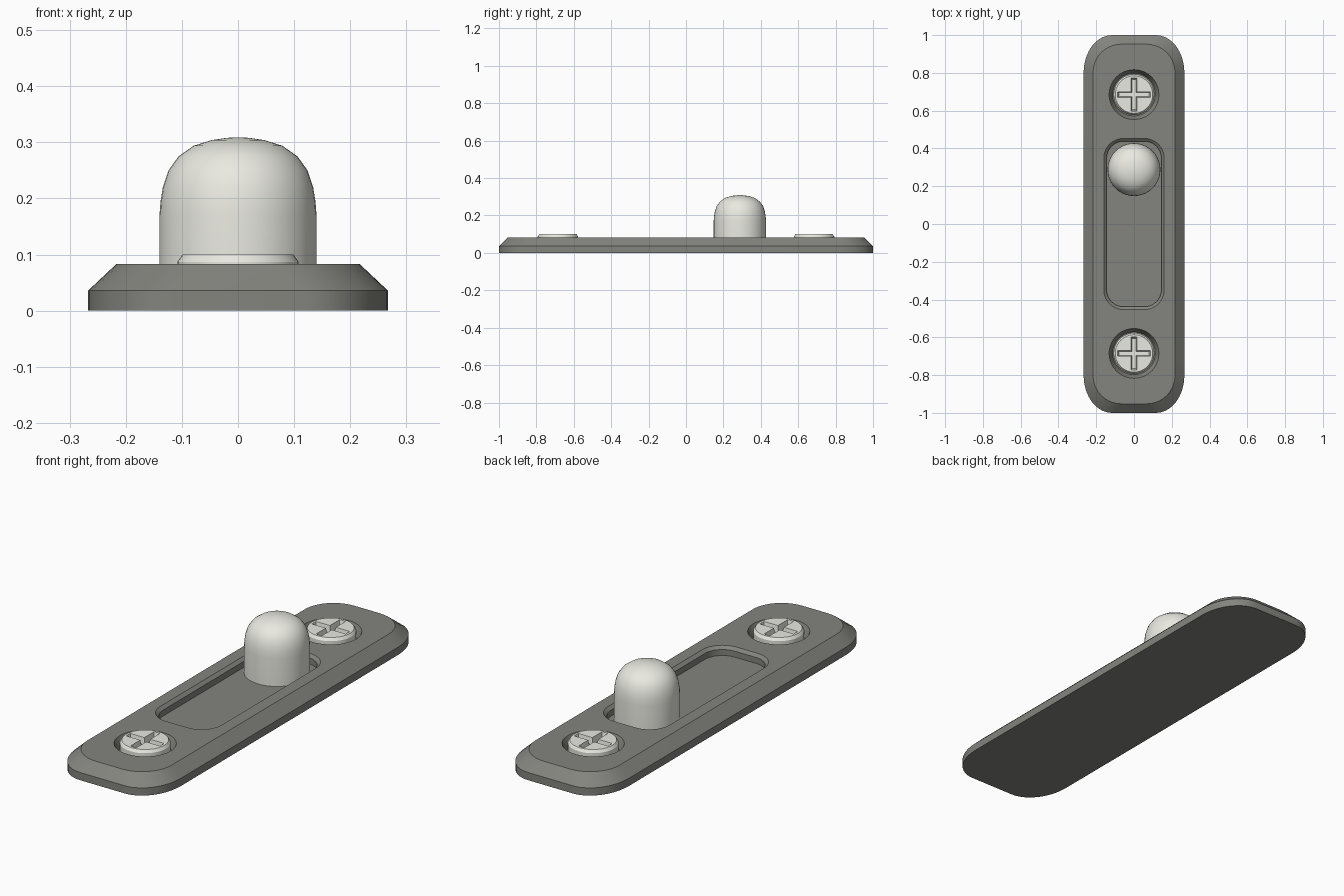
import bpy, bmesh
from math import sin, cos, pi

if "Cube" in bpy.data.objects:
    bpy.data.objects.remove(bpy.data.objects["Cube"])


def material(name, rgb):
    m = bpy.data.materials.new(name)
    m.diffuse_color = (*rgb, 1)
    m.use_nodes = True
    m.node_tree.nodes["Principled BSDF"].inputs["Base Color"].default_value = m.diffuse_color
    return m


DARK = material("dark_metal", (0.23, 0.23, 0.21))
LIGHT = material("pale_metal", (0.82, 0.82, 0.76))


def rounded(hx, hy, rx, ry, n=10):
    """Rounded rectangle outline with elliptical corners."""
    pts = []
    for k, (sx, sy) in enumerate([(1, 1), (-1, 1), (-1, -1), (1, -1)]):
        for i in range(n + 1):
            a = (k + i / n) * pi / 2
            pts.append((sx * (hx - rx) + rx * cos(a), sy * (hy - ry) + ry * sin(a)))
    return pts


def circle(r, n=40):
    return [(r * cos(2 * pi * i / n), r * sin(2 * pi * i / n)) for i in range(n)]


def cross(l, w):
    arm = [(l, -w), (l, w), (w, w)]
    out = []
    for _ in range(4):
        out += arm
        arm = [(-y, x) for x, y in arm]
    return out


def loft(name, rings, mat=None, y=0):
    """Closed solid through a stack of (z, outline) rings, bottom to top."""
    bm = bmesh.new()
    loops = [[bm.verts.new((px, py + y, z)) for px, py in pts] for z, pts in rings]
    for lo, hi in zip(loops, loops[1:]):
        for i in range(len(lo)):
            j = (i + 1) % len(lo)
            bm.faces.new((lo[i], lo[j], hi[j], hi[i]))
    bm.faces.new(loops[0][::-1])
    bm.faces.new(loops[-1])
    bmesh.ops.recalc_face_normals(bm, faces=bm.faces)
    me = bpy.data.meshes.new(name)
    bm.to_mesh(me)
    bm.free()
    ob = bpy.data.objects.new(name, me)
    bpy.context.collection.objects.link(ob)
    if mat:
        me.materials.append(mat)
    return ob


def activate(ob):
    bpy.ops.object.select_all(action='DESELECT')
    ob.select_set(True)
    bpy.context.view_layer.objects.active = ob


def cut(ob, cutter):
    cutter.hide_render = True
    activate(ob)
    m = ob.modifiers.new("cut", 'BOOLEAN')
    m.operation, m.solver, m.object = 'DIFFERENCE', 'EXACT', cutter
    bpy.ops.object.modifier_apply(modifier=m.name)
    bpy.data.objects.remove(cutter)


def smooth(ob, angle=0.5):
    activate(ob)
    bpy.ops.object.shade_smooth_by_angle(angle=angle)


TOP, FLOOR, SCREW_Y = 0.083, 0.042, 0.685

# Base plate with sloped rim
base = rounded(0.267, 1.0, 0.15, 0.2)
plate = loft("plate", [(0, base), (0.036, base),
                       (TOP, rounded(0.217, 0.952, 0.15, 0.15))], DARK)

# Sliding slot with chamfered lip
inner = rounded(0.145, 0.438, 0.09, 0.09)
cut(plate, loft("slot_cutter", [(FLOOR, inner), (0.07, inner),
                                (0.096, rounded(0.175, 0.468, 0.12, 0.12))]))

# Countersunk holes and cross-head screws
for side, y in (("front", -SCREW_Y), ("back", SCREW_Y)):
    cut(plate, loft("hole_cutter", [(FLOOR, circle(0.113)), (0.124, circle(0.151))], y=y))
    screw = loft("screw_" + side, [(FLOOR - 0.005, circle(0.108)), (0.087, circle(0.108)),
                                   (0.1, circle(0.099))], LIGHT, y)
    cut(screw, loft("cross_cutter", [(0.07, cross(0.08, 0.010)), (0.105, cross(0.089, 0.016))], y=y))
    smooth(screw)
smooth(plate)

# Domed thumb knob
profile = [(FLOOR - 0.005, 0.14), (0.17, 0.14), (0.195, 0.138), (0.22, 0.134), (0.25, 0.124),
           (0.275, 0.106), (0.294, 0.079), (0.304, 0.047), (0.308, 0.02), (0.309, 0.004)]
knob = loft("knob", [(z, circle(r)) for z, r in profile], LIGHT, 0.288)
smooth(knob, 0.7)
